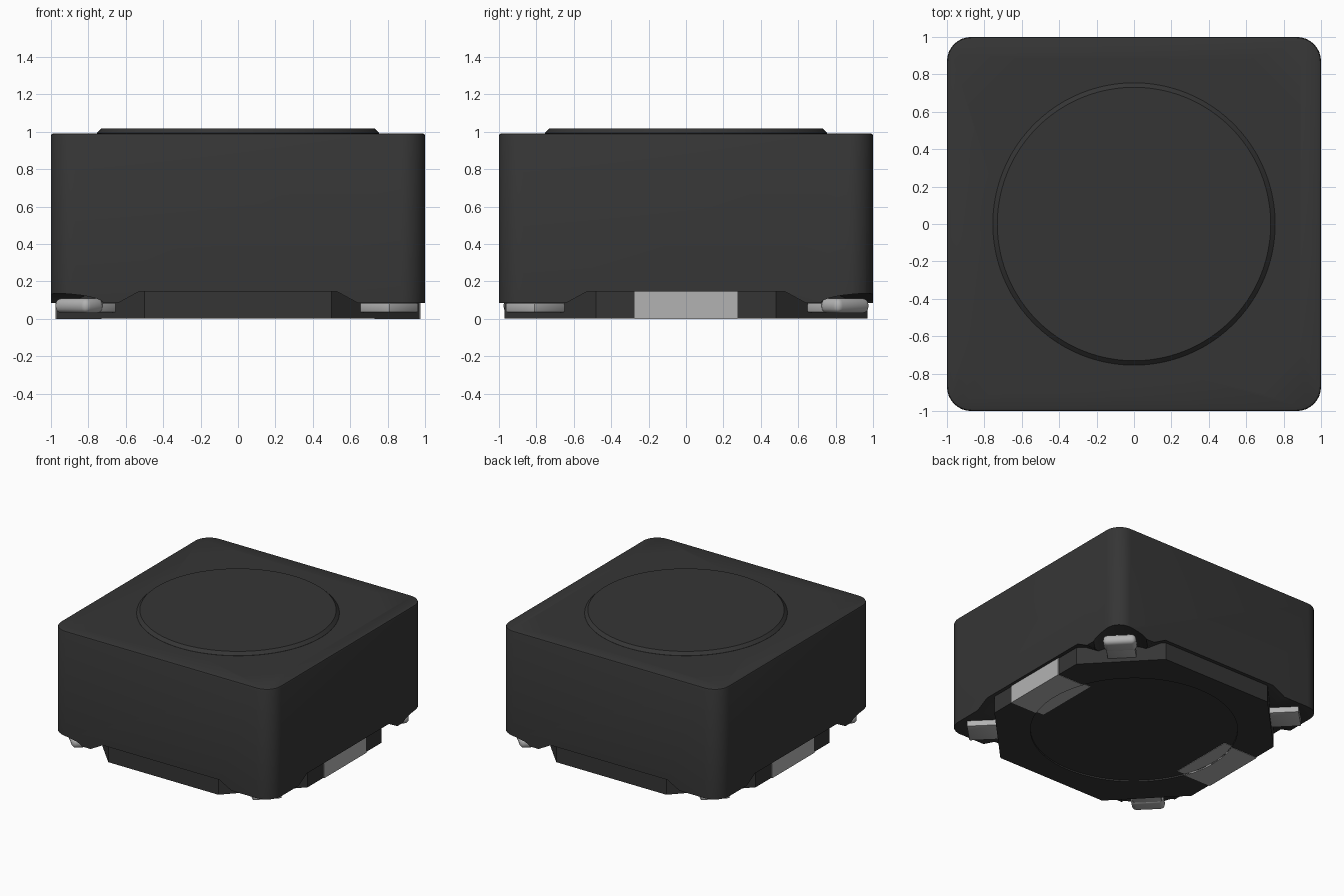
import bpy, bmesh
from math import radians, cos, sin, pi, sqrt
from mathutils import Matrix

cube = bpy.data.objects.get("Cube")
if cube:
    bpy.data.objects.remove(cube, do_unlink=True)


def material(name, value):
    m = bpy.data.materials.new(name)
    m.use_nodes = True
    colour = (value, value, value, 1)
    m.diffuse_color = colour
    m.node_tree.nodes["Principled BSDF"].inputs["Base Color"].default_value = colour
    return m


FERRITE = material("dark ferrite", 0.036)
METAL = material("tinned metal", 0.45)


def polar(r, deg):
    return r * cos(radians(deg)), r * sin(radians(deg))


def circle(r, n=96):
    return [polar(r, 360 * i / n) for i in range(n)]


def prism(name, pts, z0, z1, mat=FERRITE, top_bevel=0, bevel=0, segments=2, matrix=None):
    """Extrude a flat outline from z0 to z1, with optional rounded edges."""
    bm = bmesh.new()
    face = bm.faces.new([bm.verts.new((x, y, z0)) for x, y in pts])
    ext = bmesh.ops.extrude_face_region(bm, geom=[face])["geom"]
    for v in ext:
        if isinstance(v, bmesh.types.BMVert):
            v.co.z = z1
    bmesh.ops.recalc_face_normals(bm, faces=bm.faces)
    width = bevel or top_bevel
    if width:
        edges = [e for e in bm.edges if bevel or all(abs(v.co.z - z1) < 1e-5 for v in e.verts)]
        bmesh.ops.bevel(bm, geom=edges, offset=width, segments=segments,
                        profile=0.5, affect='EDGES')
    if matrix:
        bm.transform(matrix)
    mesh = bpy.data.meshes.new(name)
    bm.to_mesh(mesh)
    bm.free()
    ob = bpy.data.objects.new(name, mesh)
    mesh.materials.append(mat)
    bpy.context.collection.objects.link(ob)
    return ob


def rect(x0, x1, y0, y1):
    return [(x0, y0), (x1, y0), (x1, y1), (x0, y1)]


def activate(ob):
    bpy.ops.object.select_all(action='DESELECT')
    ob.select_set(True)
    bpy.context.view_layer.objects.active = ob


def cut(ob, cutter):
    mod = ob.modifiers.new("cut", 'BOOLEAN')
    mod.operation, mod.solver, mod.object = 'DIFFERENCE', 'EXACT', cutter
    activate(ob)
    bpy.ops.object.modifier_apply(modifier=mod.name)
    bpy.data.objects.remove(cutter, do_unlink=True)


def smooth(ob, angle=30):
    activate(ob)
    bpy.ops.object.shade_smooth_by_angle(angle=radians(angle))


# Shield block with rounded vertical corners
outline = []
for q in range(4):
    cx, cy = polar(0.87 * sqrt(2), 45 + 90 * q)
    for i in range(9):
        dx, dy = polar(0.13, 90 * q + 90 * i / 8)
        outline.append((cx + dx, cy + dy))
body = prism("shield_body", outline, 0.085, 0.992, top_bevel=0.014)

# Trapezoid trenches under the sides leave four corner feet
trench = [(-0.76, 0.02), (0.76, 0.02), (0.53, 0.145), (-0.53, 0.145)]
for turn in (0, 90):
    m = Matrix.Rotation(radians(turn), 4, 'Z') @ Matrix.Rotation(pi / 2, 4, 'X')
    cut(body, prism("trench_cutter", trench, -1.2, 1.2, matrix=m))

# Arched notches over the two curled clips
for turn in (45, 225):
    m = (Matrix.Rotation(radians(turn), 4, 'Z') @ Matrix.Translation((0, 0, 0.08))
         @ Matrix.Rotation(pi / 2, 4, 'Y') @ Matrix.Diagonal((0.28, 1, 1, 1)))
    cut(body, prism("notch_cutter", circle(0.2, 32), 1.0, 1.6, matrix=m))

# Recess in the top: a circle with four flared ears
recess = []
for q in range(4):
    mid = 45 + 90 * q
    recess += [polar(0.823, mid - 19.7)]
    for r, a, back in ((1.10, -9.6, 1), (1.10, 9.6, -1)):
        recess += [polar(r - 0.02, mid + a - 0.35 * back), polar(r - 0.004, mid + a + 0.3 * back)]
    recess += [polar(0.823, mid + 19.7 + 50.6 * i / 16) for i in range(16)]
cut(body, prism("recess_cutter", recess, 0.972, 1.1))
smooth(body)

# Round core top standing in the recess
core = prism("core_top", circle(0.755), 0.95, 1.017, top_bevel=0.024, segments=1)
smooth(core)

# Octagonal base with a shallow round recess underneath
octagon = [(0.97, -0.48), (0.97, 0.48), (0.5, 0.97), (-0.5, 0.97),
           (-0.97, 0.48), (-0.97, -0.48), (-0.5, -0.97), (0.5, -0.97)]
base = prism("base_plate", octagon, 0.003, 0.15)
cut(base, prism("base_cutter", circle(0.78), -0.1, 0.015))
smooth(base)

# Solder terminals wrapped round the two sides
for side, label in ((1, "left"), (-1, "right")):
    xs = sorted((side * 0.66, side * 0.976))
    pad = prism(label + "_terminal", rect(*xs, -0.275, 0.275), 0, 0.146, METAL)
    cut(pad, prism("pad_cutter", circle(0.78), -0.1, 0.012))
    smooth(pad)

# Diagonal corner clips; two opposite ones have curled ends
for q, label in enumerate(("back_left", "back_right", "front_right", "front_left")):
    m = Matrix.Rotation(radians(45 + 90 * q), 4, 'Z')
    clip = prism(label + "_clip", rect(1.0, 1.255, -0.11, 0.11), 0.035, 0.085,
                 METAL, bevel=0.008, matrix=m)
    smooth(clip, 40)
    if q % 2 == 0:
        curl = prism(label + "_clip_curl", rect(1.13, 1.275, -0.125, 0.125), 0.03, 0.11,
                     METAL, bevel=0.035, segments=4, matrix=m)
        smooth(curl, 60)
